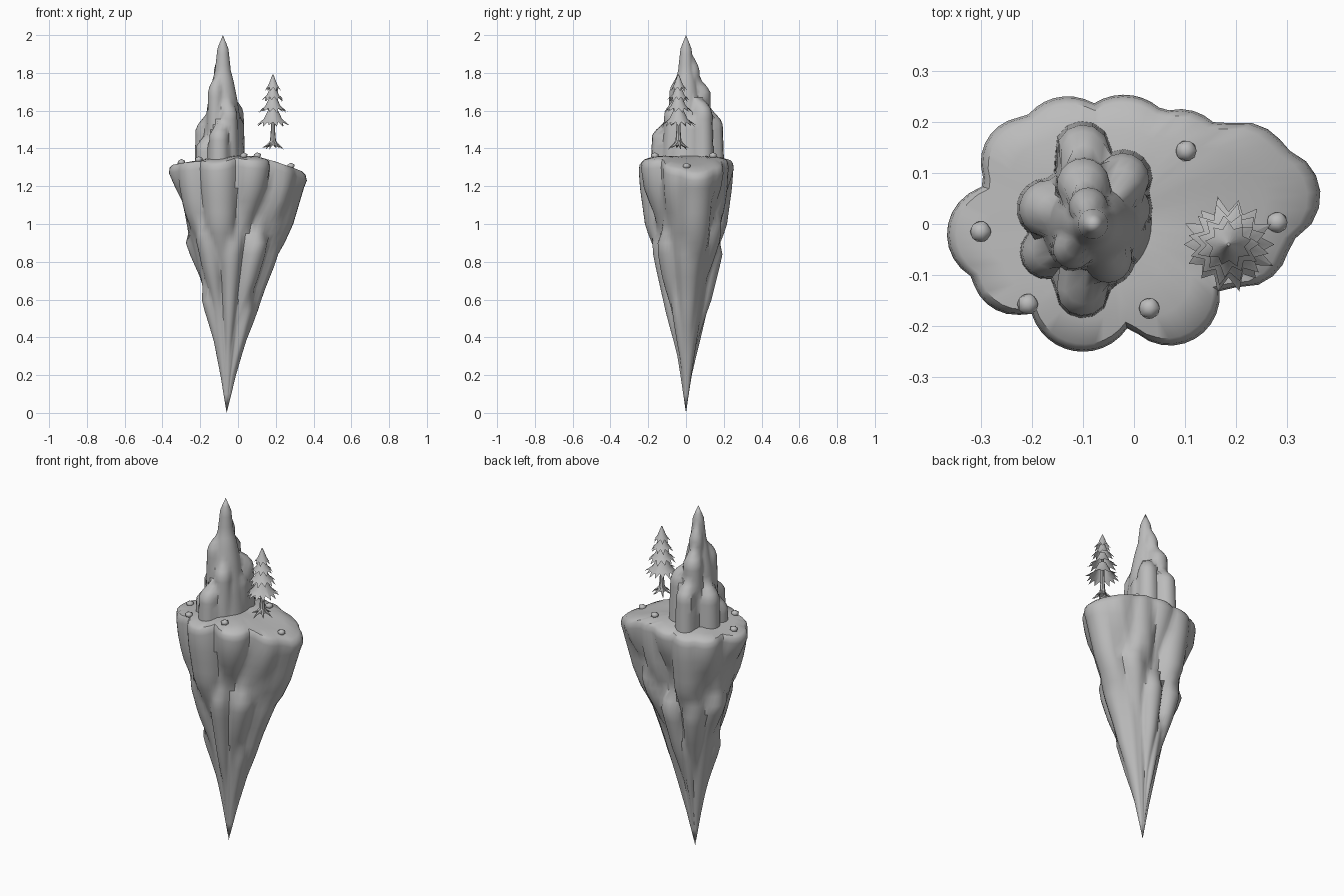
import bpy, bmesh, math, random
from mathutils import Vector, Matrix

if "Cube" in bpy.data.objects:
    bpy.data.objects.remove(bpy.data.objects["Cube"])

random.seed(4)
stone = bpy.data.materials.new("stone grey")
stone.diffuse_color = (0.5, 0.5, 0.5, 1)
stone.use_nodes = True
stone.node_tree.nodes["Principled BSDF"].inputs["Base Color"].default_value = stone.diffuse_color


def interp(pts, t):
    if t <= pts[0][0]:
        return pts[0][1]
    for (a, va), (b, vb) in zip(pts, pts[1:]):
        if t <= b:
            return va + (vb - va) * (t - a) / (b - a)
    return pts[-1][1]


def finish(name, bm, angle=40, recalc=True):
    if recalc:
        bmesh.ops.recalc_face_normals(bm, faces=bm.faces)
    me = bpy.data.meshes.new(name)
    bm.to_mesh(me)
    bm.free()
    ob = bpy.data.objects.new(name, me)
    bpy.context.collection.objects.link(ob)
    me.materials.append(stone)
    bpy.ops.object.select_all(action='DESELECT')
    ob.select_set(True)
    bpy.context.view_layer.objects.active = ob
    bpy.ops.object.shade_smooth_by_angle(angle=math.radians(angle))
    return ob


def reach(ang, circles):
    """Distance from the origin to the far side of a union of circles."""
    dx, dy = math.cos(ang), math.sin(ang)
    best = 0.0
    for x, y, r in circles:
        along, off = x * dx + y * dy, x * dy - y * dx
        if r > abs(off):
            best = max(best, along + math.sqrt(r * r - off * off))
    return best


def loft(bm, rings, start=None, end=None):
    loops = [[bm.verts.new(p) for p in ring] for ring in rings]
    n = len(loops[0])
    for a, b in zip(loops, loops[1:]):
        for i in range(n):
            j = (i + 1) % n
            bm.faces.new((a[i], a[j], b[j], b[i]))
    for point, loop in ((start, loops[0]), (end, loops[-1])):
        if point:
            v = bm.verts.new(point)
            for i in range(n):
                bm.faces.new((loop[i], loop[(i + 1) % n], v))


# Ground height on top of the island
GROUND = [(-.365, 1.31), (-.2, 1.34), (0, 1.362), (.1, 1.358), (.2, 1.33), (.3, 1.295), (.36, 1.27)]


def ground(x, y):
    return interp(GROUND, x) - 0.5 * max(0, abs(y) - .14) ** 1.3


# Island: hanging rock columns around a core, all tapering to one point
TIP = -0.06
SX = [(0, 0), (.2, .13), (.37, .26), (.64, .47), (.85, .67), (1.0, .83), (1.2, .97), (1.27, 1)]
SY = [(0, 0), (.2, .16), (.4, .33), (.6, .52), (.8, .71), (1.0, .87), (1.2, .98), (1.27, 1)]
CORE = [(-.15, 0, .165), (-.02, 0, .185), (.11, .02, .16), (.19, .03, .13)]
# upper columns: x, y, radius, z where they end
UPPER = [(-.10, -.145, .105, .70), (.07, -.14, .098, .95), (.21, -.03, .095, .85), (.27, .055, .095, .62),
         (.21, .10, .10, .95), (.09, .13, .095, .80), (-.02, .145, .108, 1.0), (-.13, .15, .10, .70),
         (-.21, .12, .09, .92), (-.27, -.02, .096, 1.0), (-.23, -.09, .088, .80)]
# lower columns: x, y, radius, z bottom, z top
LOWER = [(-.19, -.12, .09, .45, 1.05), (-.02, -.15, .085, .2, 1.0), (.15, -.10, .10, .4, 1.0),
         (.27, .02, .09, .2, .95), (.16, .13, .095, .6, 1.1), (.02, .16, .10, .3, .97),
         (-.17, .15, .095, .4, .98), (-.28, .05, .09, .6, 1.0), (-.27, -.06, .09, .25, .72),
         (-.08, .16, .08, .1, .75), (.2, -.06, .10, .1, .68)]
N = 84


def island_ring(z):
    circles = [(x - TIP, y, r) for x, y, r in CORE]
    for x, y, r, low in UPPER:
        f = min(1, max(0, (z - low) / .28)) ** .5
        circles.append(((x - TIP) * (.8 + .2 * f), y * (.8 + .2 * f), r * f))
    for x, y, r, low, high in LOWER:
        f = min(1, max(0, (z - low) / .3), max(0, (high - z) / .12)) ** .5
        circles.append(((x - TIP) * (.8 + .2 * f), y * (.8 + .2 * f), r * f))
    ring = []
    for i in range(N):
        a = math.tau * i / N
        d = reach(a, circles)
        ring.append((TIP + d * math.cos(a) * interp(SX, z), d * math.sin(a) * interp(SY, z), z))
    return ring


rings = [island_ring(z) for z in (.1, .2, .3, .38, .46, .54, .6, .66, .72, .78, .84, .9, .95, 1.0, 1.06, 1.12, 1.19)]
rim = island_ring(1.28)
for scale, drop in ((1, .04), (.985, .012), (.94, 0), (.75, 0), (.5, 0), (.25, 0)):
    ring = []
    for x, y, z in rim:
        px, py = TIP + (x - TIP) * scale, y * scale
        ring.append((px, py, ground(px, py) - drop))
    rings.append(ring)
bm = bmesh.new()
loft(bm, rings, (TIP, 0, 0), (TIP, 0, ground(TIP, 0)))
finish("island_rock", bm)

# Peak: main spire with stepped buttress columns
PX = -0.08
SPIRE = [(1.3, .12), (1.5, .10), (1.65, .078), (1.76, .056), (1.81, .042), (1.93, .029), (2.0, 0)]
BUTTRESS = [(-.10, .145, .055, 1.61), (-.10, .08, .058, 1.77), (-.09, .035, .045, 1.89),
            (-.10, -.13, .053, 1.54), (-.17, .03, .058, 1.58), (-.17, -.055, .052, 1.48),
            (-.02, .09, .055, 1.67), (-.015, .03, .05, 1.60), (-.05, -.07, .05, 1.66),
            (-.12, -.05, .045, 1.78)]


def peak_ring(z):
    circles = [(0, 0, interp(SPIRE, z))]
    for x, y, r, top in BUTTRESS:
        f = min(1, max(0, (top - z) / .07)) ** .5
        g = (.7 + .3 * f) * (1 - .1 * (z - 1.3))
        circles.append(((x - PX) * g, y * g, r * f * (1.05 - .4 * (z - 1.3))))
    ring = []
    for i in range(48):
        a = math.tau * i / 48
        d = reach(a, circles)
        ring.append((PX + d * math.cos(a), d * math.sin(a), z))
    return ring


bm = bmesh.new()
loft(bm, [peak_ring(1.3 + .0285 * k) for k in range(24)], None, (PX, 0, 2.0))
finish("rock_peak", bm)

# Pine tree, hovering slightly above the ground
TX, TY = .185, -.04
bm = bmesh.new()
loft(bm, [[(TX + r * math.cos(math.tau * i / 8), TY + r * math.sin(math.tau * i / 8), z) for i in range(8)]
          for r, z in ((.022, 1.415), (.015, 1.45), (.011, 1.5), (.007, 1.68))])
finish("tree_trunk", bm)

bm = bmesh.new()
for k in range(6):
    a = math.tau * k / 6 + .2
    d = Vector((math.cos(a), math.sin(a), 0))
    s = Vector((-d.y, d.x, 0))
    base = Vector((TX, TY, 0))
    path = [(.004, 1.448, .011), (.026, 1.42, .008), (.042, 1.41, .005)]
    sections = [[tuple(base + d * p + s * w * math.cos(t) + Vector((0, 0, z + w * math.sin(t))))
                 for t in [math.tau * i / 5 for i in range(5)]] for p, z, w in path]
    tip = base + d * .06 + Vector((0, 0, 1.392 + .012 * (k % 2)))
    loft(bm, sections, None, tuple(tip))
finish("tree_roots", bm)

# Drooping foliage tiers with jagged rims: tip radius, tip z, top radius, top z, points
bm = bmesh.new()
for k, (r, low, tr, top, n) in enumerate(((.092, 1.515, .02, 1.615, 14), (.078, 1.588, .016, 1.675, 12),
                                          (.062, 1.648, .012, 1.73, 11), (.045, 1.70, .003, 1.79, 9))):
    shell = []
    for level in range(3):
        ring = []
        for i in range(2 * n):
            a = math.tau * i / (2 * n) + k * .3
            spike = i % 2 == 0
            jit = random.uniform(.92, 1.06)
            rr, z = ((tr, top), (r * .52, low + (top - low) * .42),
                     (r * jit, low + .004 * (i % 3)) if spike else (r * .70, low + .024))[level]
            ring.append((TX + rr * math.cos(a), TY + rr * math.sin(a), z))
        shell.append(ring)
    loft(bm, shell[::-1], None, (TX, TY, top + .002))
finish("tree_foliage", bm, 30)

# Loose pebbles on the ground
bm = bmesh.new()
for x, y in ((-.30, -.015), (-.208, -.157), (.03, -.165), (.004, -.036), (.102, .143), (.28, .003)):
    m = Matrix.Translation((x, y, ground(x, y) + .005)) @ Matrix.Diagonal((1, 1, .75, 1))
    bmesh.ops.create_icosphere(bm, subdivisions=1, radius=.023, matrix=m)
finish("pebbles", bm, 50)
